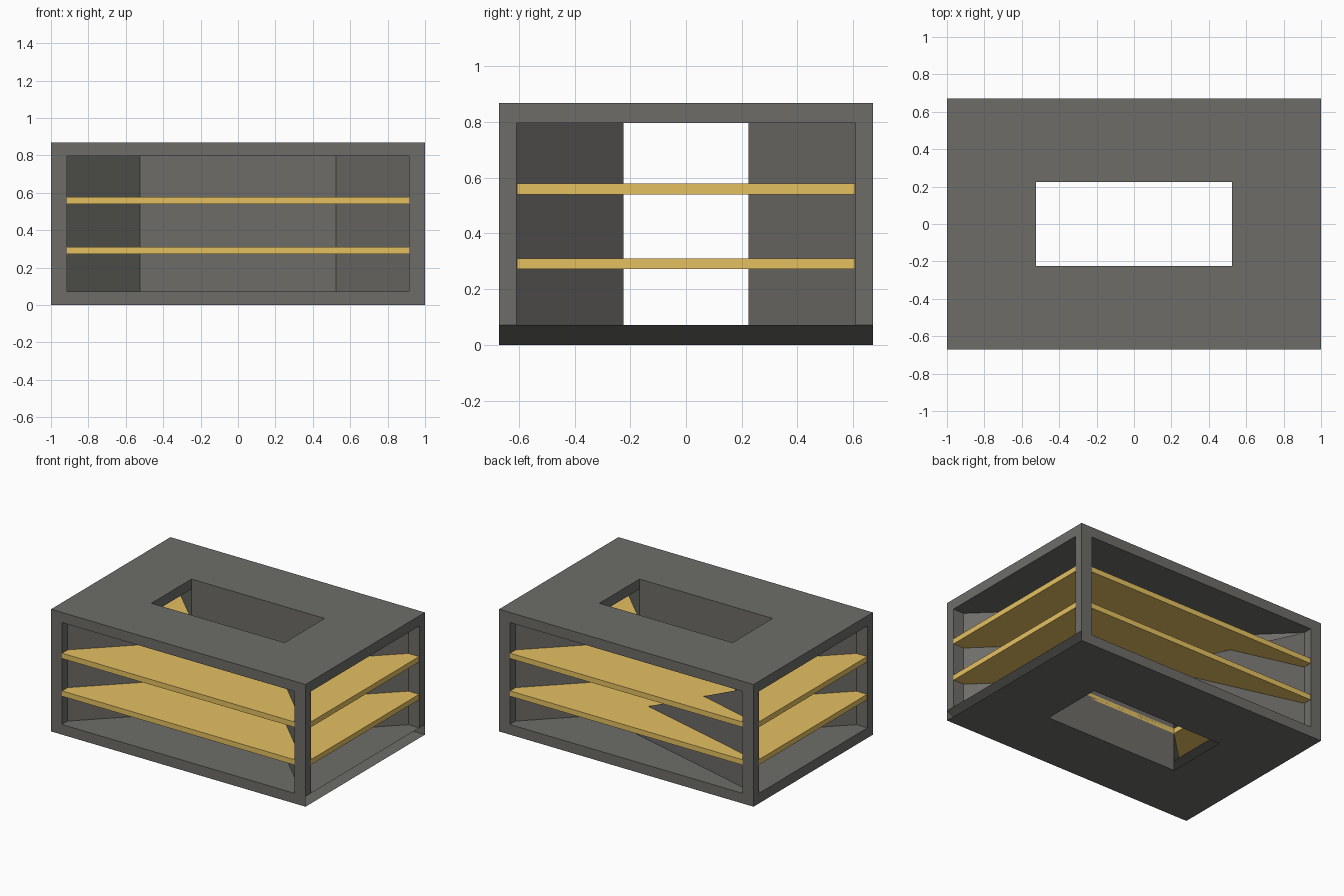
import bpy

if "Cube" in bpy.data.objects:
    bpy.data.objects.remove(bpy.data.objects["Cube"])

W, D, H, T = 1.0, 0.67, 0.868, 0.072    # half width, half depth, height, slab thickness
PX, PY = 0.915, 0.608                   # inner corner of the posts
CX, CY = 0.523, 0.225                   # half size of the open core
Z0, Z1 = T, H - T


def material(name, r, g, b):
    mat = bpy.data.materials.new(name)
    mat.diffuse_color = (r, g, b, 1)
    mat.use_nodes = True
    mat.node_tree.nodes["Principled BSDF"].inputs["Base Color"].default_value = mat.diffuse_color
    return mat


grey = material("dark_grey", 0.155, 0.152, 0.14)
wood = material("shelf_wood", 0.78, 0.53, 0.12)


def make(name, verts, faces, mat=grey):
    me = bpy.data.meshes.new(name)
    me.from_pydata(verts, [], faces)
    me.update()
    me.materials.append(mat)
    ob = bpy.data.objects.new(name, me)
    bpy.context.collection.objects.link(ob)
    return ob


def ring(name, outer, inner, z0, z1, mat=grey, open_outer=(), open_inner=()):
    """Flat plate with a hole; outer and inner run counter-clockwise, side by side."""
    n = len(outer)
    t = 2 * n
    verts = [(x, y, z) for z in (z0, z1) for loop in (outer, inner) for x, y in loop]
    faces = []
    for i in range(n):
        j = (i + 1) % n
        ob, oc, ib, ic = i, j, n + i, n + j
        same = inner[i] == inner[j]
        faces.append([ob + t, oc + t, ic + t] + ([] if same else [ib + t]))
        faces.append(([] if same else [ib]) + [ic, oc, ob])
        if i not in open_outer:
            faces.append([ob, oc, oc + t, ob + t])
        if not same and i not in open_inner:
            faces.append([ic, ib, ib + t, ic + t])
    return make(name, verts, faces, mat)


def rect(x, y):
    return [(-x, -y), (x, -y), (x, y), (-x, y)]


# Top and bottom slabs, both with the rectangular core opening
ring("top_slab", rect(W, D), rect(CX, CY), Z1, H)
ring("bottom_slab", rect(W, D), rect(CX, CY), 0, Z0, open_outer=(1,), open_inner=(1, 3))

# Undercut along the open right edge of the bottom slab
make("bottom_undercut",
     [(W, -D, Z0), (W, D, Z0), (W - 0.15, D, 0), (W - 0.15, -D, 0)], [(0, 3, 2, 1)])

# Corner posts
for sx in (-1, 1):
    for sy in (-1, 1):
        bpy.ops.mesh.primitive_cube_add(
            size=1, location=(sx * (W + PX) / 2, sy * (D + PY) / 2, (Z0 + Z1) / 2))
        post = bpy.context.object
        post.name = "corner_post"
        post.scale = (W - PX, D - PY, Z1 - Z0)
        post.data.materials.append(grey)

# Front and back partitions: straight core wall with a diagonal wing to each post
for name, s in (("front_partition", -1), ("back_partition", 1)):
    path = [(-PX, s * PY), (-CX, s * CY), (CX, s * CY), (PX, s * PY)]
    make(name,
         [(x, y, z) for z in (Z0, Z1) for x, y in path],
         [(i, i + 1, i + 5, i + 4) for i in range(3)])

# Triangular brace from the back left post to the foot of the core
make("back_brace", [(-PX, PY, Z0), (-PX, PY, Z1), (CX, CY, Z0)], [(0, 1, 2)])

# Shelves: notched round the posts, open over the core
outer, inner = [], []
for sx, sy in rect(1, 1):
    notch = [(sx * W, sy * PY), (sx * PX, sy * PY), (sx * PX, sy * D)]
    notch = [(x * 0.998, y * 0.998) for x, y in notch]
    # alternate corners run the other way round
    outer += notch if sx * sy > 0 else notch[::-1]
    inner += [(sx * CX, sy * CY)] * 3
for name, z in (("lower_shelf", 0.272), ("upper_shelf", 0.54)):
    ring(name, outer, inner, z, z + 0.038, wood)
